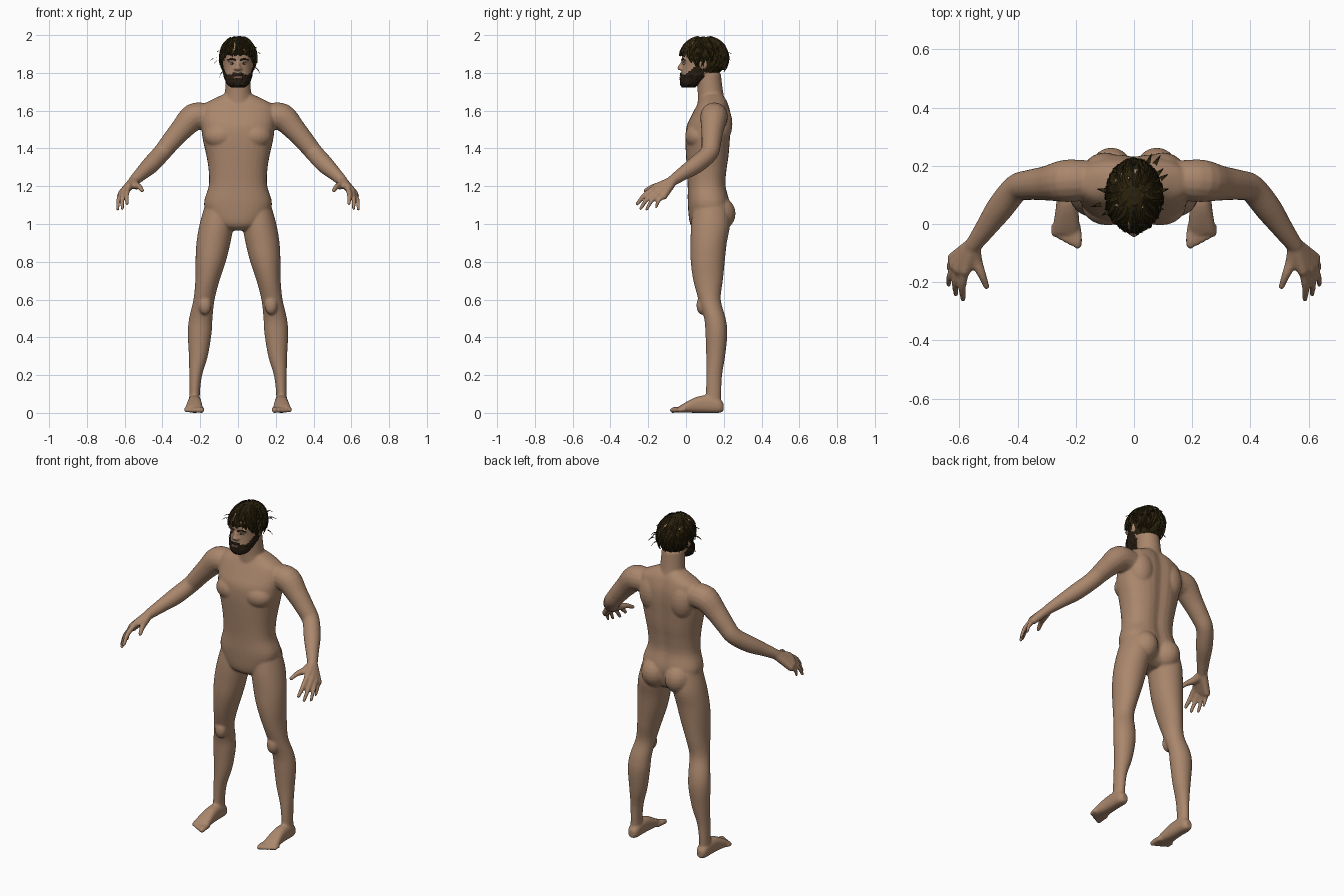
import bpy, bmesh, math, random
from mathutils import Vector, Matrix

random.seed(4)
if "Cube" in bpy.data.objects:
    bpy.data.objects.remove(bpy.data.objects["Cube"])

X, Y, Z = Vector((1, 0, 0)), Vector((0, 1, 0)), Vector((0, 0, 1))


def material(name, color):
    m = bpy.data.materials.new(name)
    m.use_nodes = True
    m.diffuse_color = (*color, 1)
    bsdf = m.node_tree.nodes["Principled BSDF"]
    bsdf.inputs["Base Color"].default_value = (*color, 1)
    bsdf.inputs["Roughness"].default_value = 0.8
    return m


skin = material("skin", (0.40, 0.24, 0.15))
hair_brown = material("dark hair", (0.024, 0.016, 0.004))
beard_brown = material("dark beard", (0.020, 0.012, 0.006))
lip_tone = material("lips", (0.24, 0.11, 0.08))
eye_white = material("eye white", (0.45, 0.40, 0.35))
eye_dark = material("iris", (0.03, 0.02, 0.015))


def spline(keys, steps=4):
    """Catmull-Rom through tuples of any length."""
    out = []
    for i in range(len(keys) - 1):
        p = [keys[max(0, min(len(keys) - 1, i + k))] for k in (-1, 0, 1, 2)]
        for s in range(steps):
            t = s / steps
            out.append([0.5 * (2 * b + (c - a) * t + (2 * a - 5 * b + 4 * c - d) * t * t
                        + (3 * b - a - 3 * c + d) * t ** 3) for a, b, c, d in zip(*p)])
    return out + [list(keys[-1])]


def loft(bm, keys, u=None, v=None, power=2.0, groove=0, sides=32):
    """Skin rings (x, y, z, ru, rv); rings follow the path when no axes are given."""
    rows = spline(keys)
    rings = []
    for i, (x, y, z, ru, rv) in enumerate(rows):
        a, b = u, v
        if u is None:
            t = Vector(rows[min(i + 1, len(rows) - 1)][:3]) - Vector(rows[max(i - 1, 0)][:3])
            a = t.cross(Z).normalized()
            b = a.cross(t).normalized()
        ring = []
        for k in range(sides):
            th = math.tau * k / sides
            c, s = math.cos(th), math.sin(th)
            pc = math.copysign(abs(c) ** (2 / power), c) * ru
            ps = math.copysign(abs(s) ** (2 / power), s) * rv
            if s > 0:
                ps -= groove * math.exp(-(pc / 0.035) ** 2)
            ring.append(bm.verts.new(Vector((x, y, z)) + a * pc + b * ps))
        rings.append(ring)
    for r, q in zip(rings, rings[1:]):
        for k in range(sides):
            n = (k + 1) % sides
            bm.faces.new((r[k], r[n], q[n], q[k]))
    bm.faces.new(rings[0][::-1])
    bm.faces.new(rings[-1])


def blob(bm, center, radii):
    m = Matrix.Translation(center) @ Matrix.Diagonal((*radii, 1))
    bmesh.ops.create_uvsphere(bm, u_segments=20, v_segments=12, radius=1, matrix=m)


def tube(bm, pts):
    """Round limb (x, y, z, r) with rounded ends."""
    loft(bm, [(*p, p[3]) for p in pts], sides=16)
    for p in (pts[0], pts[-1]):
        blob(bm, p[:3], (p[3],) * 3)


def mirror(bm):
    geo = bmesh.ops.duplicate(bm, geom=bm.verts[:] + bm.edges[:] + bm.faces[:])["geom"]
    bmesh.ops.scale(bm, vec=(-1, 1, 1), verts=[g for g in geo if isinstance(g, bmesh.types.BMVert)])


def finish(bm, name, mat, smooth=True):
    bmesh.ops.recalc_face_normals(bm, faces=bm.faces[:])
    me = bpy.data.meshes.new(name)
    bm.to_mesh(me)
    bm.free()
    me.materials.append(mat)
    for p in me.polygons:
        p.use_smooth = smooth
    ob = bpy.data.objects.new(name, me)
    bpy.context.collection.objects.link(ob)
    return ob


# ---- body: left half first, then mirrored
bm = bmesh.new()
loft(bm, [(.10, .13, 1.10, .075, .09), (.113, .13, 1.0, .09, .103), (.13, .12, .9, .09, .096),
          (.145, .115, .8, .08, .09), (.162, .117, .7, .064, .078), (.18, .125, .6, .056, .059),
          (.197, .153, .5, .062, .057), (.203, .161, .42, .063, .058), (.21, .157, .3, .05, .05),
          (.224, .149, .2, .034, .042), (.23, .146, .1, .028, .04), (.23, .146, .03, .03, .04)], X, Y)
blob(bm, (.175, .085, .57), (.035, .03, .05))
# foot and toes
loft(bm, [(.23, .198, .03, .018, .022), (.23, .175, .038, .032, .038), (.23, .12, .046, .035, .046),
          (.23, .06, .043, .038, .043), (.232, .0, .029, .045, .028), (.234, -.035, .018, .045, .017)],
     X, Z, power=2.5)
for i in range(5):
    x, r = .194 + .02 * i, .0155 - .0012 * i
    tube(bm, [(x + .003, -.01, .017, r), (x, -.045 + .007 * i, .018, r), (x, -.07 + .009 * i, .014, r)])
# arm
tube(bm, [(.17, .15, 1.57, .07), (.235, .148, 1.565, .073), (.30, .14, 1.50, .060), (.36, .134, 1.43, .052),
          (.405, .122, 1.375, .048), (.46, .055, 1.315, .047), (.51, -.015, 1.268, .037),
          (.55, -.07, 1.23, .029)])
# hand: palm bones, fingers, thumb
wrist = (.552, -.07, 1.228, .026)
fingers = [((.580, -.160, 1.195), (.587, -.257, 1.108)), ((.602, -.155, 1.177), (.612, -.24, 1.082)),
           ((.617, -.142, 1.160), (.637, -.208, 1.077)), ((.622, -.118, 1.148), (.633, -.158, 1.090))]
for n, (base, tip) in enumerate(fingers):
    b, t = Vector(base), Vector(tip)
    mid = b.lerp(t, .5) + Vector((.006, -.006, .006))
    r = .0125 - .0008 * n
    tube(bm, [wrist, (*b, .02)])
    tube(bm, [(*b, r + .003), (*mid, r + .001), (*t, r - .002)])
tube(bm, [wrist, (.543, -.125, 1.205, .022), (.522, -.175, 1.197, .015), (.507, -.215, 1.177, .011)])
# chest, glutes, shoulder blade, ear, brow ridge, nostril
blob(bm, (.09, .065, 1.465), (.09, .07, .07))
blob(bm, (.078, .163, 1.055), (.083, .1, .095))
blob(bm, (.1, .18, 1.53), (.075, .066, .11))
blob(bm, (.083, .092, 1.85), (.012, .024, .034))
blob(bm, (.03, -.006, 1.869), (.028, .015, .009))
blob(bm, (.012, -.028, 1.822), (.01, .012, .009))
mirror(bm)
# torso and neck
loft(bm, [(0, .12, .965, .05, .06), (0, .12, 1.0, .13, .098), (0, .123, 1.1, .18, .113),
          (0, .112, 1.2, .155, .103), (0, .112, 1.28, .155, .107), (0, .115, 1.36, .167, .115),
          (0, .117, 1.45, .187, .12), (0, .123, 1.52, .195, .119), (0, .136, 1.58, .2, .104),
          (0, .143, 1.63, .185, .085), (0, .145, 1.662, .13, .07), (0, .14, 1.69, .07, .055)],
     X, Y, power=2.35, groove=.012)
loft(bm, [(0, .14, 1.6, .09, .08), (0, .13, 1.69, .07, .068), (0, .12, 1.80, .064, .064)], X, Y)
# head and nose
head = [(0, .012, 1.727, .028, .026), (0, .02, 1.742, .05, .044), (0, .04, 1.77, .065, .066),
        (0, .065, 1.80, .073, .088), (0, .085, 1.84, .08, .105), (0, .09, 1.88, .084, .113),
        (0, .092, 1.92, .083, .113), (0, .092, 1.955, .068, .096), (0, .092, 1.98, .035, .055)]
loft(bm, head, X, Y)
tube(bm, [(0, -.012, 1.866, .009), (0, -.026, 1.842, .010), (0, -.035, 1.825, .0125)])
body = finish(bm, "body", skin)
rm = body.modifiers.new("fuse", "REMESH")
rm.mode, rm.voxel_size, rm.use_smooth_shade = "VOXEL", .006, True
sm = body.modifiers.new("soften", "SMOOTH")
sm.factor, sm.iterations = .5, 7

# ---- beard: shell of the jaw with a cheek line and a mouth gap
bm = bmesh.new()
loft(bm, [(x, y, 1.8 + (z - 1.8) * 1.05, a + .006, b + .007) for x, y, z, a, b in head], X, Y, sides=64)


def not_beard(f):
    c = f.calc_center_median()
    cheek = 1.788 + max(0, c.y + .005) * .85 + (.012 if abs(c.x) < .028 else 0)
    mouth = abs(c.x) < .02 and 1.769 < c.z < 1.783
    return c.z > cheek or c.y > .10 or mouth


bmesh.ops.delete(bm, geom=[f for f in bm.faces if not_beard(f)], context="FACES")
for vert in bm.verts:
    vert.co += Vector([random.uniform(-.002, .002) for _ in range(3)])
finish(bm, "beard", beard_brown, False)

# ---- lips, eyes and eyebrows
bm = bmesh.new()
blob(bm, (0, -.024, 1.776), (.02, .01, .008))
finish(bm, "lips", lip_tone)
for name, mat, y, r in (("eyes", eye_white, -.007, (.013, .01, .007)),
                        ("irises", eye_dark, -.0135, (.006, .005, .006))):
    bm = bmesh.new()
    blob(bm, (.03, y, 1.851), r)
    mirror(bm)
    finish(bm, name, mat)
bm = bmesh.new()
tube(bm, [(.014, -.022, 1.868, .004), (.035, -.017, 1.874, .005), (.055, -.006, 1.868, .003)])
mirror(bm)
finish(bm, "eyebrows", beard_brown)

# ---- hair: rough cap plus overlapping locks
HC, HR = Vector((0, .095, 1.88)), Vector((.092, .122, .110))


def hairline(y):
    return 1.80 + .095 * max(0, min(1, (.085 - y) / .085))


def on_scalp(az, el, k):
    d = Vector((math.cos(az) * math.cos(el), math.sin(az) * math.cos(el), math.sin(el)))
    return HC + Vector([p * q * k for p, q in zip(d, HR)])


bm = bmesh.new()
bmesh.ops.create_icosphere(bm, subdivisions=4, radius=1,
                           matrix=Matrix.Translation(HC) @ Matrix.Diagonal((*HR, 1)))
bmesh.ops.delete(bm, geom=[f for f in bm.faces if f.calc_center_median().z < hairline(f.calc_center_median().y)],
                 context="FACES")
for vert in bm.verts:
    vert.co = HC + (vert.co - HC) * random.uniform(.985, 1.025)
finish(bm, "hair_cap", hair_brown, False)


def strip(bm, pts, width):
    """Tapering flat lock through the given points."""
    rows = []
    for i, p in enumerate(pts):
        t = pts[min(i + 1, len(pts) - 1)] - pts[max(i - 1, 0)]
        side = t.cross(p - HC).normalized() * width * (1 - .85 * i / (len(pts) - 1))
        ridge = (p - HC).normalized() * width * .35
        rows.append([bm.verts.new(p - side), bm.verts.new(p + ridge), bm.verts.new(p + side)])
    for r, q in zip(rows, rows[1:]):
        for k in range(2):
            bm.faces.new((r[k], r[k + 1], q[k + 1], q[k]))


bm = bmesh.new()
for i in range(230):
    az, el = random.uniform(0, math.tau), random.uniform(.0, 1.35)
    swirl, lift = random.uniform(-.35, .35), random.uniform(1.01, 1.05)
    pts = []
    for s in range(6):
        p = on_scalp(az + swirl * s / 5, el - .7 * s / 5, lift + .006 * s)
        if p.z < hairline(p.y) - .012:
            break
        pts.append(p)
    if len(pts) > 2:
        strip(bm, pts, random.uniform(.009, .017))
finish(bm, "hair_locks", hair_brown, False)

# stray tufts standing off the head
bm = bmesh.new()
strays = [(-.145, .06, 1.865), (-.125, .12, 1.85), (-.10, .05, 1.775), (.118, .12, 1.90), (.10, .19, 1.88),
          (.09, .235, 1.865), (.115, .17, 1.80), (.06, .24, 1.90), (-.11, .03, 1.91), (.10, .05, 1.93)]
for tip in strays:
    tip = Vector(tip)
    root = HC.lerp(tip, .78) + Z * .012
    strip(bm, [root, root.lerp(tip, .5) + Z * .006, tip], .009)
finish(bm, "stray_tufts", hair_brown, False)
